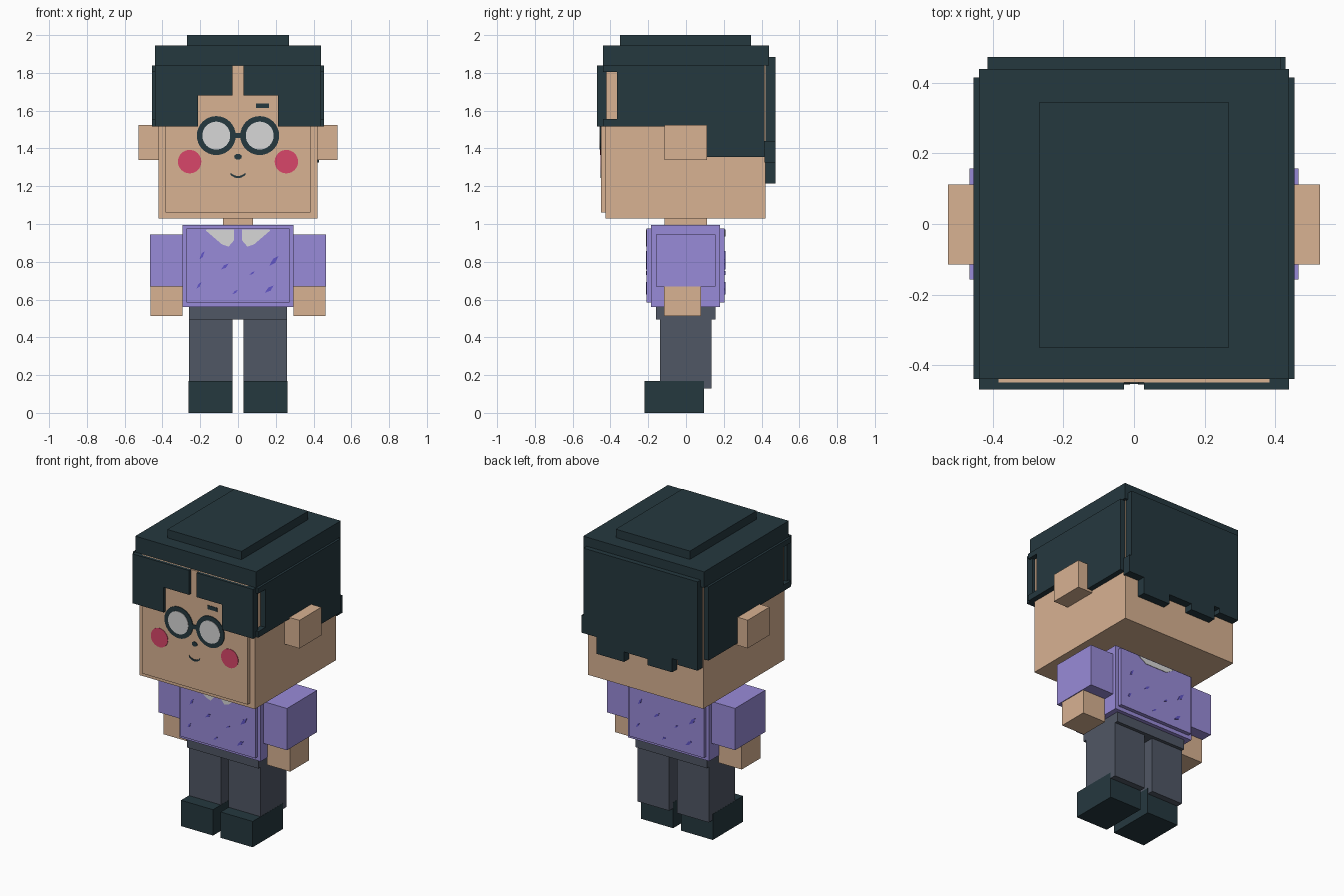
import bpy, bmesh, math

if "Cube" in bpy.data.objects:
    bpy.data.objects.remove(bpy.data.objects["Cube"])


def material(name, r, g, b):
    """Flat colour from 0-255 sRGB values."""
    def lin(c):
        c /= 255
        return c / 12.92 if c <= 0.04045 else ((c + 0.055) / 1.055) ** 2.4
    m = bpy.data.materials.new(name)
    m.diffuse_color = (lin(r), lin(g), lin(b), 1)
    m.use_nodes = True
    m.node_tree.nodes["Principled BSDF"].inputs["Base Color"].default_value = m.diffuse_color
    return m


SKIN = material("skin", 216, 178, 146)
HAIR = material("dark_teal", 37, 56, 63)
SHIRT = material("lilac", 153, 139, 216)
SPECK = material("violet_blue", 98, 86, 200)
TROUSERS = material("slate_grey", 80, 87, 101)
PALE = material("pale_grey", 215, 215, 215)
BLUSH = material("rose", 216, 70, 106)


def prism(name, pts, axis, lo, hi, mat):
    """Extrude a closed 2D outline along an axis ('x': y,z outline; 'y': x,z outline)."""
    bm = bmesh.new()

    def place(p, d):
        return (d, p[0], p[1]) if axis == 'x' else (p[0], d, p[1])
    a = [bm.verts.new(place(p, lo)) for p in pts]
    b = [bm.verts.new(place(p, hi)) for p in pts]
    bm.faces.new(a)
    bm.faces.new(b[::-1])
    n = len(pts)
    for i in range(n):
        j = (i + 1) % n
        bm.faces.new((a[j], a[i], b[i], b[j]))
    bmesh.ops.recalc_face_normals(bm, faces=bm.faces)
    me = bpy.data.meshes.new(name)
    bm.to_mesh(me)
    bm.free()
    me.materials.append(mat)
    ob = bpy.data.objects.new(name, me)
    bpy.context.collection.objects.link(ob)
    return ob


def box(name, x0, x1, y0, y1, z0, z1, mat):
    return prism(name, [(x0, z0), (x1, z0), (x1, z1), (x0, z1)], 'y', y0, y1, mat)


def disc(name, x, z, rx, rz, y0, y1, mat, n=32):
    pts = [(x + rx * math.cos(2 * math.pi * i / n), z + rz * math.sin(2 * math.pi * i / n))
           for i in range(n)]
    return prism(name, pts, 'y', y0, y1, mat)


def mirrored(pts, s):
    return [(s * x, z) for x, z in pts]


# Head, face plate and neck
box("head", -.42, .42, -.425, .42, 1.03, 1.88, SKIN)
box("face_plate", -.385, .385, -.45, -.42, 1.06, 1.84, SKIN)
box("neck", -.08, .08, -.115, .11, .98, 1.04, SKIN)

# Hair crown
box("hair_cap", -.44, .44, -.44, .44, 1.84, 1.945, HAIR)
box("hair_top_pad", -.27, .27, -.35, .345, 1.94, 2.0, HAIR)

# Hair at the back with a ragged lower edge
prism("back_hair", [(.415, 1.885), (.415, 1.44), (.43, 1.44), (.43, 1.325), (.32, 1.325),
                    (.32, 1.215), (.12, 1.215), (.12, 1.28), (-.05, 1.28), (-.05, 1.24),
                    (-.23, 1.24), (-.23, 1.33), (-.27, 1.33), (-.27, 1.30), (-.415, 1.30),
                    (-.415, 1.885)], 'y', .415, .473, HAIR)

# Torso, with raised front and back panels, and hips
box("torso", -.295, .295, -.185, .18, .56, .995, SHIRT)
box("shirt_panel", -.273, .273, -.21, .205, .585, .975, SHIRT)
box("hips", -.26, .26, -.16, .155, .495, .56, TROUSERS)

side_hair = [(-.44, 1.515), (.11, 1.515), (.11, 1.355), (.415, 1.355), (.415, 1.84),
             (-.44, 1.84), (-.44, 1.805), (-.365, 1.805), (-.365, 1.555), (-.44, 1.555)]
fringe = [(.028, 1.84), (.028, 1.68), (.212, 1.68), (.212, 1.515), (.44, 1.515), (.44, 1.84)]
collar = [(.02, .972), (.02, .915), (.05, .88), (.085, .892), (.17, .965), (.165, .972)]

for s, side in ((-1, "left"), (1, "right")):
    def span(a, b):
        return sorted((s * a, s * b))

    # Side hair, fringe and ears
    prism(side + "_side_hair", side_hair, 'x', *span(.41, .455), HAIR)
    prism(side + "_fringe", mirrored(fringe, s), 'y', -.47, -.42, HAIR)
    box(side + "_ear", *span(.41, .528), -.115, .112, 1.34, 1.525, SKIN)

    # Arms and legs
    box(side + "_sleeve", *span(.285, .467), -.158, .157, .67, .945, SHIRT)
    box(side + "_hand", *span(.293, .462), -.117, .08, .512, .675, SKIN)
    box(side + "_leg", *span(.029, .26), -.138, .134, .13, .5, TROUSERS)
    box(side + "_shoe", *span(.028, .261), -.22, .094, 0, .17, HAIR)

    # Glasses and cheeks
    disc(side + "_glasses_rim", s * .115, 1.468, .103, .103, -.455, -.449, HAIR)
    disc(side + "_lens", s * .115, 1.468, .074, .074, -.458, -.452, PALE)
    disc(side + "_cheek", s * .256, 1.33, .062, .062, -.453, -.449, BLUSH)

    # Collar
    prism(side + "_collar", mirrored(collar, s), 'y', -.213, -.208, PALE)

# Small face details
box("glasses_bridge", -.03, .03, -.454, -.449, 1.455, 1.482, HAIR)
box("eyebrow", .095, .165, -.453, -.449, 1.613, 1.638, HAIR)
disc("nose", 0, 1.356, .02, .016, -.453, -.449, HAIR, 12)
smile = [(t * .01, 1.243 + .0011 * t * t) for t in range(-4, 5)]
prism("mouth", smile + [(x, z + .011) for x, z in reversed(smile)], 'y', -.453, -.449, HAIR)

# Collar at the back of the shirt
prism("back_collar", [(-.14, .972), (-.08, .935), (.08, .935), (.14, .972)],
      'y', .203, .208, PALE)

# Specks on the shirt front and back: x, z, half width, half height
specks = [(-.19, .835, .014, .022), (-.07, .775, .02, .016), (.19, .805, .024, .026),
          (.075, .74, .015, .01), (-.207, .675, .013, .017), (-.015, .64, .015, .012),
          (.165, .655, .024, .02)]
for i, (x, z, w, h) in enumerate(specks):
    shape = [(-w, -h), (w * .3, -h * .4), (w, h), (-w * .2, h * .4)]
    prism(f"front_speck_{i}", [(x + a, z + b) for a, b in shape], 'y', -.213, -.208, SPECK)
    prism(f"back_speck_{i}", [(-x - a, z + b) for a, b in shape], 'y', .203, .208, SPECK)
